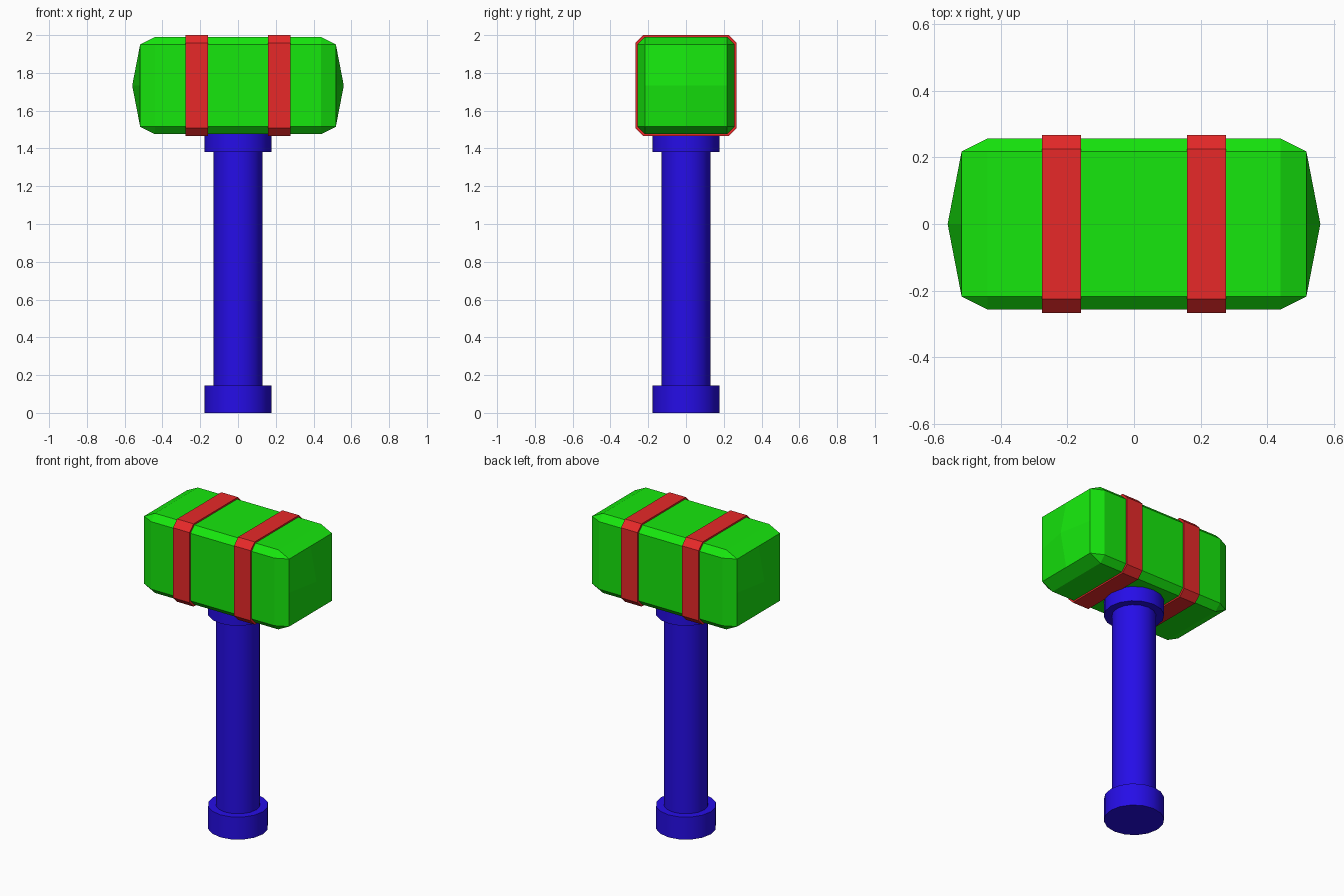
import bpy, bmesh
from mathutils import Vector

if "Cube" in bpy.data.objects:
    bpy.data.objects.remove(bpy.data.objects["Cube"])

ZC = 1.733   # height of the head's centre line


def material(name, rgb):
    m = bpy.data.materials.new(name)
    m.diffuse_color = (*rgb, 1)
    m.use_nodes = True
    m.node_tree.nodes["Principled BSDF"].inputs["Base Color"].default_value = m.diffuse_color
    return m


GREEN = material("green", (0.008, 0.8, 0.004))
RED = material("red", (0.8, 0.022, 0.022))
BLUE = material("blue", (0.019, 0.004, 0.8))


def finish(bm, name, mat):
    bmesh.ops.recalc_face_normals(bm, faces=bm.faces)
    me = bpy.data.meshes.new(name)
    bm.to_mesh(me)
    bm.free()
    me.materials.append(mat)
    ob = bpy.data.objects.new(name, me)
    bpy.context.collection.objects.link(ob)
    return ob


def octagon(bm, x, h, c):
    """Square of half size h with corners cut to c, in the plane at x."""
    pts = [(h, -c), (h, c), (c, h), (-c, h), (-h, c), (-h, -c), (-c, -h), (c, -h)]
    return [bm.verts.new((x, y, ZC + z)) for y, z in pts]


def bridge(bm, a, b):
    n = len(a)
    for i in range(n):
        j = (i + 1) % n
        bm.faces.new((a[i], a[j], b[j], b[i]))


# Head: chamfered block, tapered ends with a shallow peak on each striking face
bm = bmesh.new()
rings = {s: octagon(bm, s * 0.44, 0.257, 0.218) for s in (-1, 1)}
bridge(bm, rings[-1], rings[1])
for s, ring in rings.items():
    r = 0.218
    corner = [bm.verts.new((s * 0.518, y * r, ZC + z * r))
              for y, z in ((1, 1), (-1, 1), (-1, -1), (1, -1))]
    mid = [bm.verts.new((corner[i].co + corner[(i + 1) % 4].co) / 2) for i in range(4)]
    peak = bm.verts.new((s * 0.56, 0, ZC))
    for i in range(4):
        a, b, nxt = (ring[(2 * i + k) % 8] for k in (1, 2, 3))
        bm.faces.new((a, b, corner[i]))
        bm.faces.new((b, nxt, corner[(i + 1) % 4], mid[i], corner[i]))
        bm.faces.new((corner[i], mid[i], peak, mid[i - 1]))
finish(bm, "head", GREEN)

# Two bands wrapped round the head
for side, name in ((-1, "left_band"), (1, "right_band")):
    bm = bmesh.new()
    xa, xb = side * 0.218 - 0.059, side * 0.218 + 0.059
    loops = [octagon(bm, x, h, c) for x, h, c in (
        (xa, 0.25, 0.215), (xa, 0.267, 0.226), (xb, 0.267, 0.226), (xb, 0.25, 0.215))]
    for i in range(4):
        bridge(bm, loops[i], loops[(i + 1) % 4])
    finish(bm, name, RED)

# Handle: shaft with a wider collar at each end
for name, radius, z0, z1 in (("pommel", 0.177, 0, 0.145),
                             ("shaft", 0.13, 0.145, 1.38),
                             ("collar", 0.177, 1.38, 1.478)):
    bm = bmesh.new()
    bmesh.ops.create_cone(bm, cap_ends=True, segments=16, radius1=radius,
                          radius2=radius, depth=z1 - z0)
    bmesh.ops.translate(bm, verts=bm.verts, vec=Vector((0, 0, (z0 + z1) / 2)))
    ob = finish(bm, name, BLUE)
    bpy.ops.object.select_all(action='DESELECT')
    ob.select_set(True)
    bpy.context.view_layer.objects.active = ob
    bpy.ops.object.shade_smooth_by_angle()
